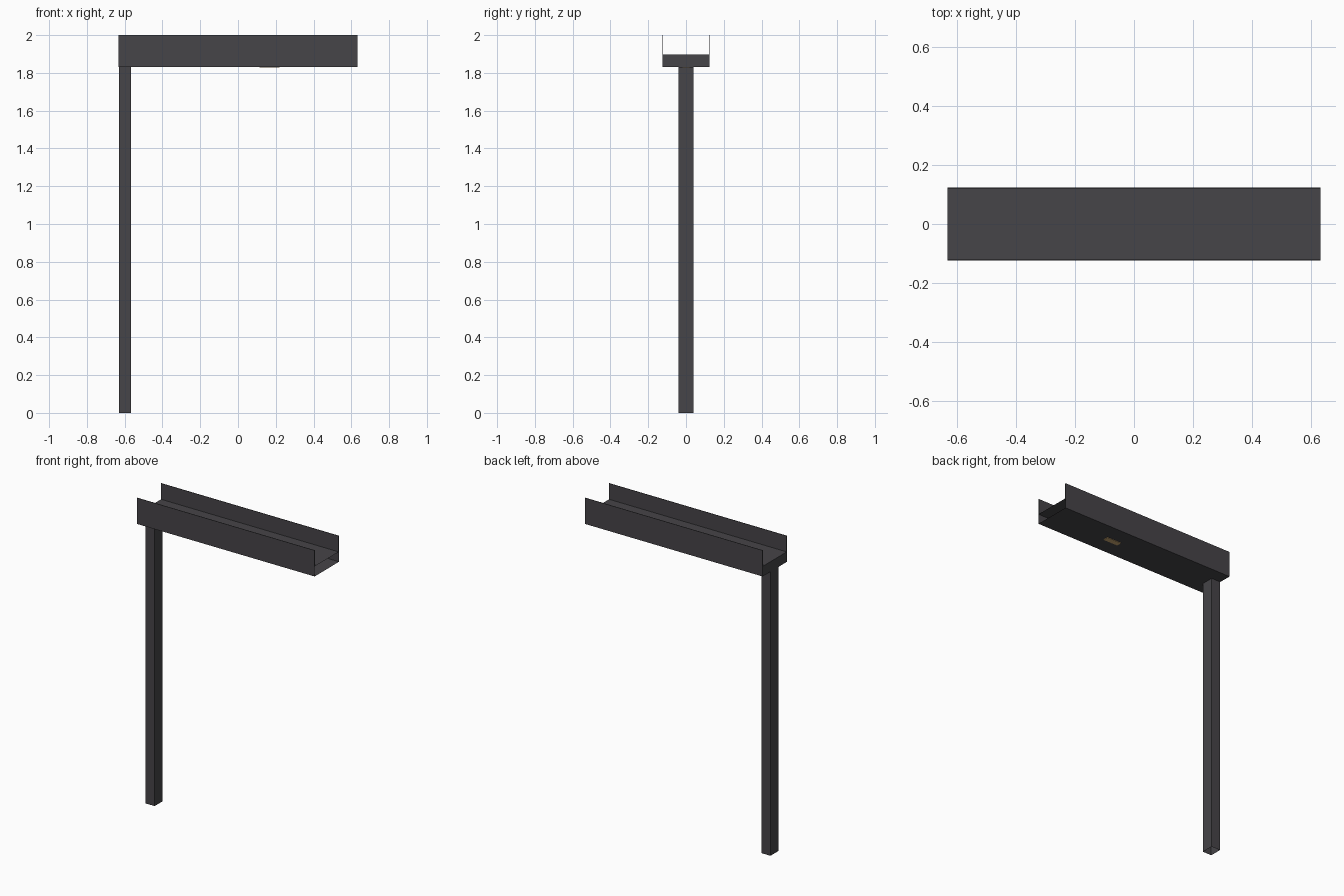
import bpy
import bmesh

cube = bpy.data.objects.get("Cube")
if cube:
    bpy.data.objects.remove(cube, do_unlink=True)


def material(name, rgb):
    mat = bpy.data.materials.new(name)
    mat.use_nodes = True
    mat.diffuse_color = (*rgb, 1)
    mat.node_tree.nodes["Principled BSDF"].inputs["Base Color"].default_value = (*rgb, 1)
    return mat


def box(name, low, high, mat, open_sides=()):
    """Box between two corners; open_sides lists (axis, sign) faces left out."""
    bm = bmesh.new()
    bmesh.ops.create_cube(bm, size=1)
    for v in bm.verts:
        v.co = [(a + b) / 2 + c * (b - a) for a, b, c in zip(low, high, v.co)]
    bm.normal_update()
    gone = [f for f in bm.faces
            if any(f.normal[axis] * sign > 0.9 for axis, sign in open_sides)]
    bmesh.ops.delete(bm, geom=gone, context='FACES')
    mesh = bpy.data.meshes.new(name)
    bm.to_mesh(mesh)
    bm.free()
    mesh.materials.append(mat)
    obj = bpy.data.objects.new(name, mesh)
    bpy.context.collection.objects.link(obj)
    return obj


X, Y, Z = 0, 1, 2
dark = material("dark grey metal", (0.061, 0.058, 0.065))
amber = material("amber lamp", (0.6, 0.4, 0.17))

half_length, half_width = 0.633, 0.124
beam_bottom, deck_top, top = 1.832, 1.897, 2.0
sheet = 0.003

# Hollow post, open at the foot and under the beam
box("post", (-0.63, -0.04, 0), (-0.566, 0.04, beam_bottom), dark, [(Z, -1), (Z, 1)])

# Hollow beam, open at its free end
box("beam", (-half_length, -half_width, beam_bottom),
    (half_length, half_width, deck_top), dark, [(X, 1)])

# Thin upright side sheets above the deck
for name, side in (("front_side_sheet", -1), ("back_side_sheet", 1)):
    ys = sorted((side * half_width, side * (half_width - sheet)))
    box(name, (-half_length, ys[0], deck_top), (half_length, ys[1], top), dark, [(Z, -1)])

# Small lamp plate on the underside
box("lamp", (0.115, -0.018, beam_bottom - sheet), (0.22, 0.018, beam_bottom), amber, [(Z, 1)])
